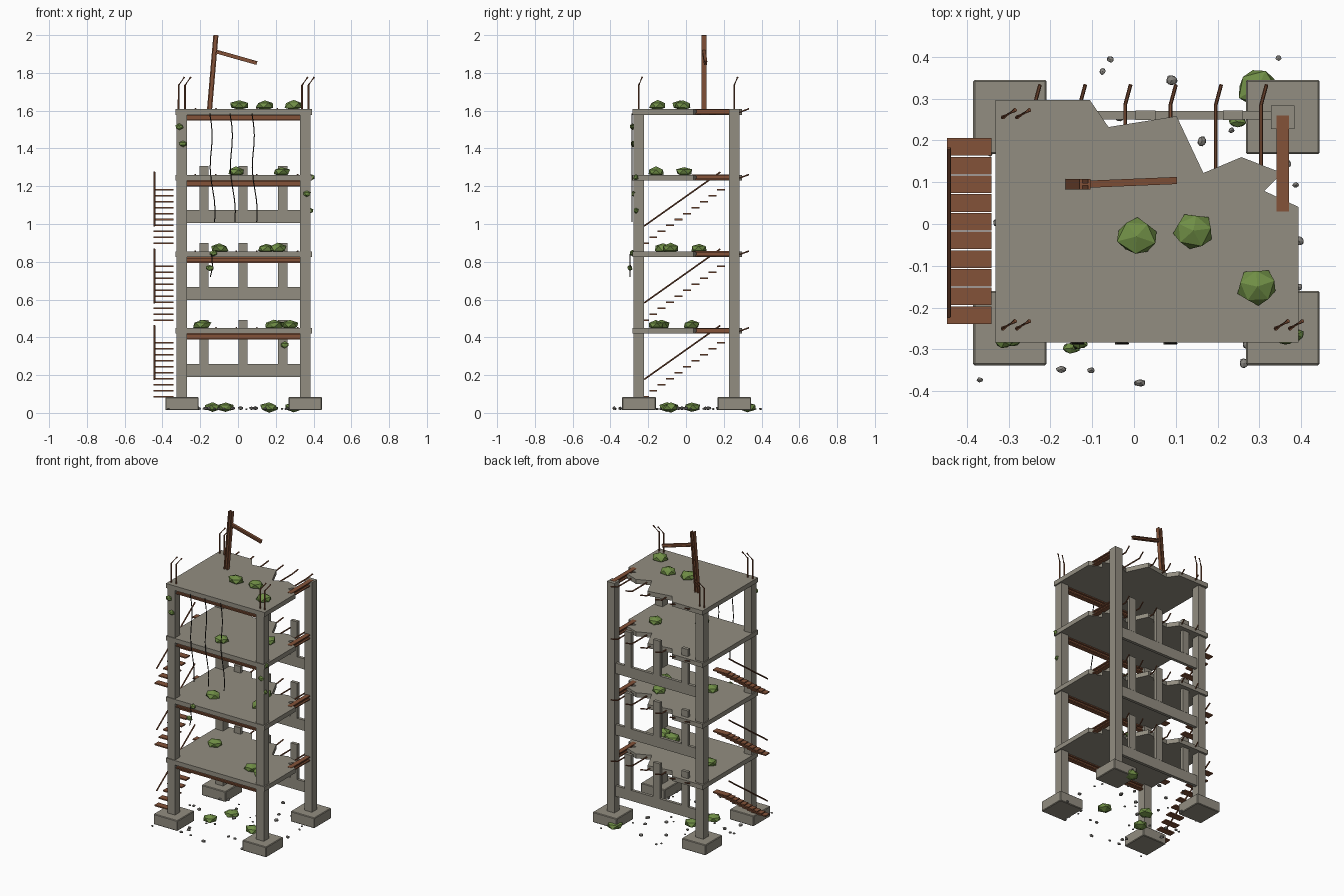
import bpy, bmesh, math, random
from mathutils import Vector, Matrix

if "Cube" in bpy.data.objects:
    bpy.data.objects.remove(bpy.data.objects["Cube"])

random.seed(7)


def material(name, rgb):
    m = bpy.data.materials.new(name)
    m.diffuse_color = (*rgb, 1)
    m.use_nodes = True
    m.node_tree.nodes["Principled BSDF"].inputs["Base Color"].default_value = m.diffuse_color
    return m


CONCRETE = material("concrete", (0.29, 0.27, 0.22))
RUST = material("rust", (0.23, 0.085, 0.04))
GREEN = material("foliage", (0.16, 0.27, 0.06))
STONE = material("stone", (0.24, 0.23, 0.21))
DARK = material("cable", (0.03, 0.025, 0.02))


def finish(name, bm, mat):
    bmesh.ops.recalc_face_normals(bm, faces=bm.faces)
    me = bpy.data.meshes.new(name)
    bm.to_mesh(me)
    bm.free()
    me.materials.append(mat)
    ob = bpy.data.objects.new(name, me)
    bpy.context.collection.objects.link(ob)
    return ob


def box(name, x0, x1, y0, y1, z0, z1, mat=CONCRETE, bevel=0):
    bm = bmesh.new()
    m = Matrix.Translation(((x0 + x1) / 2, (y0 + y1) / 2, (z0 + z1) / 2))
    bmesh.ops.create_cube(bm, size=1, matrix=m @ Matrix.Diagonal((x1 - x0, y1 - y0, z1 - z0, 1)))
    if bevel:
        bmesh.ops.bevel(bm, geom=bm.edges[:], offset=bevel, segments=1, affect='EDGES')
    return finish(name, bm, mat)


def sweep(name, path, profile, mat, side=None):
    """Run a closed profile along a path of points."""
    bm = bmesh.new()
    pts = [Vector(p) for p in path]
    rings = []
    for i, p in enumerate(pts):
        d = (pts[min(i + 1, len(pts) - 1)] - pts[max(i - 1, 0)]).normalized()
        ref = Vector(side) if side else (Vector((0, 0, 1)) if abs(d.z) < 0.8 else Vector((0, 1, 0)))
        u = d.cross(ref).normalized()
        v = u.cross(d)
        rings.append([bm.verts.new(p + u * a + v * b) for a, b in profile])
    n = len(profile)
    for r, s in zip(rings, rings[1:]):
        for k in range(n):
            bm.faces.new((r[k], r[(k + 1) % n], s[(k + 1) % n], s[k]))
    bm.faces.new(rings[0])
    bm.faces.new(rings[-1])
    return finish(name, bm, mat)


def rod(name, path, r=0.005, mat=RUST, n=6):
    ring = [(r * math.cos(2 * math.pi * k / n), r * math.sin(2 * math.pi * k / n)) for k in range(n)]
    return sweep(name, path, ring, mat)


def i_beam(name, a, b, w, h, side=None):
    w, h, t, f = w / 2, h / 2, w * 0.12, h * 0.25
    half = [(-w, -h), (w, -h), (w, -h + f), (t, -h + f), (t, h - f), (w, h - f), (w, h)]
    prof = half + [(-w, h), (-w, h - f), (-t, h - f), (-t, -h + f), (-w, -h + f)]
    return sweep(name, (a, b), prof, RUST, side)


def lump(name, c, size, mat):
    """Jittered icosphere for bushes and stones."""
    bm = bmesh.new()
    bmesh.ops.create_icosphere(bm, subdivisions=1, radius=1)
    turn = Matrix.Rotation(random.uniform(0, 6.28), 3, 'Z')
    for v in bm.verts:
        q = turn @ v.co * random.uniform(0.85, 1.1)
        v.co = Vector(c) + Vector((q.x * size[0], q.y * size[1], q.z * size[2]))
    return finish(name, bm, mat)


XS, YS = (-0.297, 0.356), (-0.25, 0.255)
FLOORS = (0.449, 0.855, 1.26, 1.608)

# Footings, columns and bent bars on the column heads
for x in XS:
    for y in YS:
        box("footing", x - 0.088, x + 0.088, y - 0.088, y + 0.09, 0.015, 0.084, bevel=0.004)
        broken = x > 0 and y > 0
        box("column", x - 0.028, x + 0.028, y - 0.028, y + 0.028, 0.08, 1.608 if broken else 1.59)
        if not broken:
            for dx in (-0.017, 0.017):
                rod("column_rebar", [(x + dx, y, 1.58), (x + dx, y, 1.735),
                                     (x + dx + 0.03, y + 0.018, 1.777)])

# Broken floor slabs, rust beams and exposed bars
OUTLINE = [(-0.331, -0.283), (0.393, -0.283), (0.393, 0.041), (0.312, 0.079), (0.355, 0.122),
           (0.257, 0.16), (0.166, 0.122), (0.102, 0.258), (-0.061, 0.232), (-0.106, 0.297),
           (-0.331, 0.297)]
for z in FLOORS:
    bm = bmesh.new()
    f = bm.faces.new([bm.verts.new((x, y, z - 0.03)) for x, y in OUTLINE])
    ext = bmesh.ops.extrude_face_region(bm, geom=[f])
    top = [g for g in ext["geom"] if isinstance(g, bmesh.types.BMVert)]
    bmesh.ops.translate(bm, verts=top, vec=(0, 0, 0.03))
    if not any(f.is_valid and len(f.verts) == 11 and f.calc_center_median().z < z - 0.02 for f in bm.faces):
        bm.faces.new([v for v in bm.verts if v not in top])
    finish("floor_slab", bm, CONCRETE)
    i_beam("front_beam", (-0.27, -0.25, z - 0.045), (0.328, -0.25, z - 0.045), 0.03, 0.031)
    i_beam("side_beam", (0.356, 0.03, z - 0.013), (0.356, 0.26, z - 0.013), 0.03, 0.029)
    for k in range(6):
        x = -0.238 + 0.1084 * k
        rod("slab_rebar", [(x, 0.1, z - 0.016), (x, 0.285, z - 0.016), (x + 0.013, 0.333, z + 0.002)], 0.0045)

# Rear spandrel beams with stub posts
for z in (0.19, 0.597, 1.005):
    box("rear_beam", -0.27, 0.33, 0.25, 0.27, z, z + 0.07)
    for x in (-0.18, 0.027, 0.237):
        box("rear_post", x - 0.024, x + 0.024, 0.249, 0.271, z + 0.07, z + 0.302)

# Outside stair flights on the left
for z in (0.085, 0.49, 0.897):
    for k in range(10):
        y = -0.239 + 0.0447 * k
        box("stair_tread", -0.447, -0.341, y, y + 0.042, z + 0.0317 * k - 0.004, z + 0.0317 * k + 0.004, RUST)
    rod("stair_rail", [(-0.443, -0.222, z + 0.092), (-0.443, 0.182, z + 0.378)])

# Leaning mast and its arm
i_beam("mast", (-0.152, 0.095, 1.59), (-0.117, 0.095, 2.0), 0.025, 0.027, (1, 0, 0))
i_beam("mast_arm", (-0.115, 0.095, 1.913), (0.1, 0.104, 1.852), 0.017, 0.02)

# Hanging cables on the front
for x in (-0.15, -0.043, 0.073):
    path = []
    for k in range(11):
        t = k / 10
        path.append((x + 0.022 * t + 0.009 * math.sin(t * 9), -0.286, 1.585 - 0.575 * t))
    rod("hanging_cable", path, 0.003, DARK, 5)
rod("hanging_vine", [(-0.13, -0.28, 0.86), (-0.14, -0.297, 0.84), (-0.135, -0.295, 0.77),
                     (-0.147, -0.297, 0.72)], 0.003, DARK, 5)

# Bushes on ground and floors, listed per level as x, y
BUSHES = {0.025: [(-0.135, -0.1), (-0.065, 0.03), (0.165, -0.08), (0.295, 0.325)],
          0.46: [(-0.19, 0.03), (0.19, -0.13), (0.275, -0.16)],
          0.866: [(-0.1, -0.12), (0.21, -0.08), (0.15, 0.07)],
          1.271: [(-0.01, -0.16), (0.23, -0.01)],
          1.624: [(0.006, -0.03), (0.142, -0.016), (0.295, -0.15)]}
for z, spots in BUSHES.items():
    for x, y in spots:
        lump("bush", (x, y, z + 0.005), (0.052, 0.047, 0.028), GREEN)

# Small clumps clinging to columns and edges
for c in [(-0.31, -0.283, 1.515), (-0.29, -0.28, 1.425), (0.365, -0.275, 1.16), (0.38, -0.265, 1.07),
          (0.388, -0.265, 1.247), (-0.15, -0.297, 0.767), (0.247, 0.245, 0.36), (-0.13, -0.285, 0.845)]:
    lump("ivy_clump", c, (0.023, 0.015, 0.017), GREEN)

# Rubble scattered on the ground
for k in range(48):
    r = random.uniform(0.006, 0.016)
    lump("rubble", (random.uniform(-0.37, 0.42), random.uniform(-0.4, 0.4), 0.016 + r * 0.6),
         (r, r * random.uniform(0.7, 1.2), r * 0.7), STONE)
